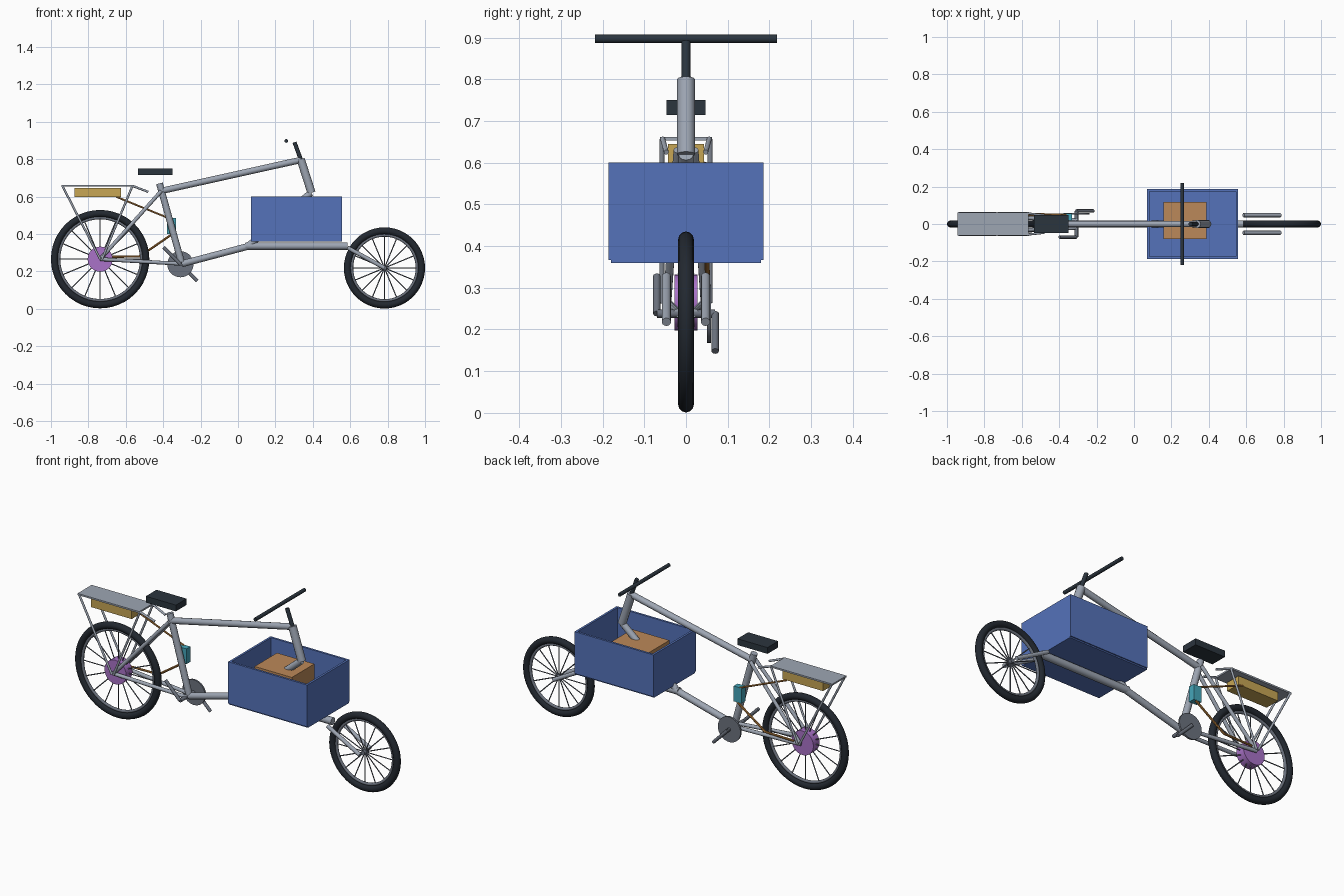
import bpy
import math
from mathutils import Vector

if "Cube" in bpy.data.objects:
    bpy.data.objects.remove(bpy.data.objects["Cube"])


def material(name, color):
    m = bpy.data.materials.new(name)
    m.use_nodes = True
    m.diffuse_color = (*color, 1)
    m.node_tree.nodes["Principled BSDF"].inputs["Base Color"].default_value = (*color, 1)
    return m


steel = material("light steel", (.34, .38, .45))
grey = material("dark steel", (.15, .17, .21))
rubber = material("black rubber", (.016, .021, .029))
dark = material("dark slate", (.024, .035, .048))
blue = material("blue panel", (.09, .17, .49))
tan = material("tan case", (.50, .25, .10))
yellow = material("yellow battery", (.57, .38, .09))
purple = material("purple motor", (.40, .17, .58))
teal = material("teal controller", (.06, .38, .49))
orange = material("orange cable", (.50, .22, .05))


def finish(name, mat, smooth=True):
    o = bpy.context.object
    o.name = name
    o.data.materials.append(mat)
    if smooth:
        bpy.ops.object.shade_smooth_by_angle(angle=math.radians(40))
    return o


def tube(name, a, b, r, mat=steel, sides=12):
    a, b = Vector(a), Vector(b)
    d = b - a
    bpy.ops.mesh.primitive_cylinder_add(
        vertices=sides, radius=r, depth=d.length, location=(a + b) / 2,
        rotation=d.to_track_quat('Z', 'Y').to_euler())
    return finish(name, mat)


def box(name, lo, hi, mat):
    lo, hi = Vector(lo), Vector(hi)
    bpy.ops.mesh.primitive_cube_add(size=1, location=(lo + hi) / 2)
    o = finish(name, mat, False)
    o.scale = hi - lo
    return o


def ring(name, x, z, major, minor, mat):
    bpy.ops.mesh.primitive_torus_add(
        location=(x, 0, z), rotation=(math.pi / 2, 0, 0), major_radius=major,
        minor_radius=minor, major_segments=48, minor_segments=12)
    return finish(name, mat)


def wheel(side, x, z, radius, hub_r, hub_w, hub_mat):
    ring(side + "_tire", x, z, radius - .019, .019, rubber)
    ring(side + "_rim", x, z, radius - .042, .008, grey)
    tube(side + "_hub", (x, -hub_w, z), (x, hub_w, z), hub_r, hub_mat, 32)
    for i in range(16):
        a = math.tau * i / 16
        tip = radius - .04
        tube(side + "_spoke", (x, 0, z),
             (x + tip * math.cos(a), 0, z + tip * math.sin(a)), .003, grey, 6)


# Wheels
REAR = (-.737, .265)
FRONT = (.783, .218)
wheel("rear", *REAR, .263, .067, .027, purple)
wheel("front", *FRONT, .217, .012, .02, grey)

# Main frame
tube("seat_tube", (-.42, 0, .67), (-.30, 0, .24), .018)
tube("top_tube", (-.41, 0, .63), (.335, 0, .795), .017)
tube("head_tube", (.335, 0, .80), (.393, 0, .62), .022)
tube("down_tube", (-.30, 0, .24), (.06, 0, .335), .018)
tube("cargo_beam", (.04, 0, .335), (.585, 0, .335), .02)
tube("cargo_strut", (.06, 0, .34), (.39, 0, .62), .018)

# Steering and saddle
tube("stem", (.335, 0, .80), (.302, 0, .89), .011, dark)
tube("handlebar", (.258, -.218, .897), (.258, .218, .897), .01, dark)
box("saddle", (-.535, -.047, .715), (-.35, .047, .75), dark)

# Mirrored stays, fork legs and rack legs
hx, hz = REAR
for s, side in ((-1, "right"), (1, "left")):
    tube(side + "_fork_leg", (.585, s * .047, .327), (FRONT[0], s * .047, FRONT[1]), .011)
    tube(side + "_chain_stay", (-.30, s * .02, .24), (hx, s * .045, hz), .01)
    tube(side + "_seat_stay", (-.41, s * .02, .63), (hx, s * .045, hz), .01)
    tube(side + "_rack_rear_leg", (-.938, s * .058, .655), (hx, s * .058, hz), .006)
    tube(side + "_rack_front_leg", (-.565, s * .058, .655), (hx + .01, s * .058, hz), .006)
    tube(side + "_rack_strut", (-.565, s * .056, .657), (-.48, s * .047, .625), .006)

# Rack and battery
box("rack_plate", (-.945, -.062, .653), (-.565, .062, .662), steel)
box("battery", (-.875, -.043, .597), (-.625, .043, .645), yellow)

# Cranks and chainring
cx, cz = -.308, .238
tube("chainring", (cx, .05, cz), (cx, .06, cz), .07, grey, 32)
tube("crank_axle", (cx, -.07, cz), (cx, .07, cz), .01, grey)
tube("right_crank", (cx, -.07, cz), (cx - .09, -.07, cz + .09), .009, grey)
tube("left_crank", (cx, .07, cz), (cx + .09, .07, cz - .09), .009, grey)

# Controller and cables
box("controller", (-.38, .02, .40), (-.332, .055, .485), teal)
route = [(-.35, .05, .40), (-.525, .052, .28), (-.70, .052, .277)]
tube("battery_cable", (-.65, .045, .598), (-.36, .05, .48), .005, orange, 8)
for a, b in zip(route, route[1:]):
    tube("motor_cable", a, b, .006, orange, 8)

# Open cargo box with a case inside
X0, X1, Y, Z0, Z1, T = .07, .557, .186, .367, .60, .012
box("cargo_floor", (X0, -Y + T / 2, .36), (X1, Y - T / 2, .372), blue)
for s, side in ((-1, "right"), (1, "left")):
    y = sorted((s * Y, s * (Y - T)))
    box(side + "_cargo_wall", (X0, y[0], Z0), (X1, y[1], Z1), blue)
for name, x in (("rear", X0), ("front", X1 - T)):
    box(name + "_cargo_wall", (x, T - Y, Z0), (x + T, Y - T, Z1), blue)
box("inner_case", (.158, -.08, .372), (.388, .118, .557), tan)
